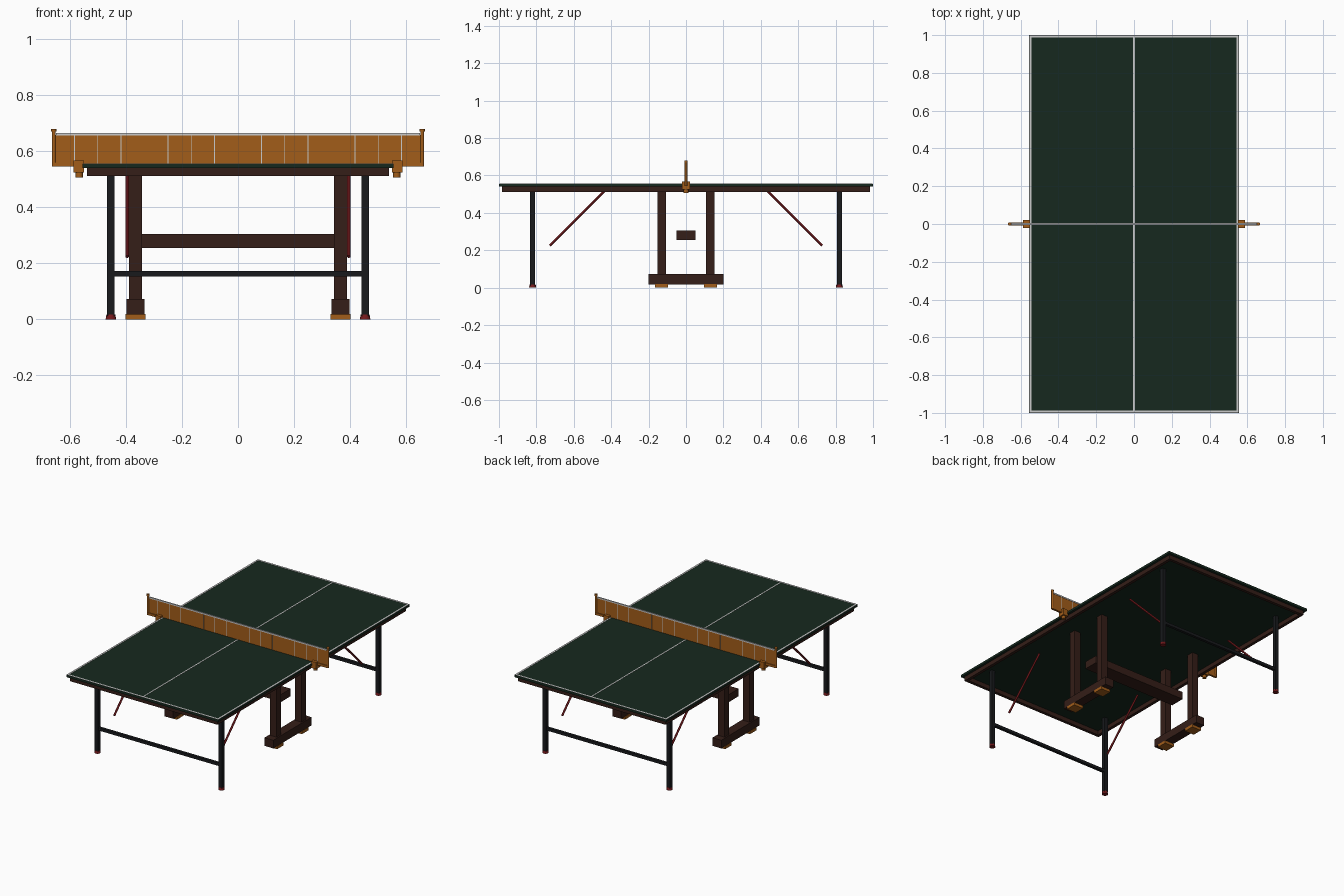
import bpy, math
from mathutils import Vector

if "Cube" in bpy.data.objects:
    bpy.data.objects.remove(bpy.data.objects["Cube"])


def mat(name, r, g, b):
    m = bpy.data.materials.new(name)
    m.diffuse_color = (r, g, b, 1)
    m.use_nodes = True
    m.node_tree.nodes["Principled BSDF"].inputs["Base Color"].default_value = m.diffuse_color
    return m


GREEN = mat("dark_green", 0.008, 0.022, 0.013)
WHITE = mat("white", 0.75, 0.75, 0.75)
BROWN = mat("dark_brown", 0.035, 0.013, 0.009)
BLACK = mat("black_steel", 0.009, 0.01, 0.012)
RED = mat("dark_red", 0.18, 0.01, 0.012)
ORANGE = mat("amber", 0.36, 0.11, 0.01)


def box(name, x, y, z, m):
    """Box from (min, max) ranges."""
    bpy.ops.mesh.primitive_cube_add(size=1, location=[(a + b) / 2 for a, b in (x, y, z)])
    o = bpy.context.object
    o.name = name
    o.scale = [b - a for a, b in (x, y, z)]
    bpy.ops.object.transform_apply(location=False, rotation=False, scale=True)
    o.data.materials.append(m)
    return o


def cbox(name, x, y, z, wx, wy, m):
    """Box centred on x, y with a z range."""
    return box(name, (x - wx / 2, x + wx / 2), (y - wy / 2, y + wy / 2), z, m)


def rod(name, x, y, z, r1, r2, m, sides=16):
    bpy.ops.mesh.primitive_cone_add(vertices=sides, radius1=r1, radius2=r2, depth=z[1] - z[0],
                                    location=(x, y, (z[0] + z[1]) / 2))
    o = bpy.context.object
    o.name = name
    o.data.materials.append(m)
    bpy.ops.object.shade_smooth_by_angle()
    return o


# playing surface
box("table_top", (-0.556, 0.556), (-1, 1), (0.54, 0.555), GREEN)
box("centre_line", (-0.004, 0.004), (-0.99, 0.99), (0.554, 0.5562), WHITE)
for s in (-1, 1):
    cbox("side_line", s * 0.549, 0, (0.554, 0.5562), 0.011, 1.996, WHITE)
    cbox("end_line", 0, s * 0.992, (0.554, 0.5562), 1.108, 0.011, WHITE)
    # frame under the top
    cbox("side_apron", s * 0.53, 0, (0.512, 0.541), 0.02, 1.97, BROWN)
    cbox("end_apron", 0, s * 0.975, (0.512, 0.541), 1.04, 0.02, BROWN)

# end legs with crossbars, feet and diagonal braces
for sy in (-1, 1):
    cbox("leg_crossbar", 0, sy * 0.82, (0.153, 0.172), 0.9, 0.018, BLACK)
    for sx in (-1, 1):
        cbox("end_leg", sx * 0.454, sy * 0.82, (0.012, 0.541), 0.026, 0.026, BLACK)
        rod("leg_foot", sx * 0.454, sy * 0.82, (0, 0.017), 0.019, 0.016, RED)
        a, b = Vector((sx * 0.396, sy * 0.435, 0.518)), Vector((sx * 0.396, sy * 0.728, 0.224))
        bpy.ops.mesh.primitive_cylinder_add(vertices=12, radius=0.0065, depth=(b - a).length,
                                            location=(a + b) / 2)
        brace = bpy.context.object
        brace.name = "diagonal_brace"
        brace.rotation_euler = (b - a).to_track_quat('Z', 'Y').to_euler()
        brace.data.materials.append(RED)
        bpy.ops.object.shade_smooth_by_angle()

# central pedestal
box("pedestal_beam", (-0.35, 0.35), (-0.05, 0.05), (0.255, 0.305), BROWN)
for sx in (-1, 1):
    cbox("pedestal_base", sx * 0.366, 0, (0.018, 0.072), 0.064, 0.4, BROWN)
    for sy in (-1, 1):
        cbox("pedestal_post", sx * 0.366, sy * 0.13, (0.07, 0.541), 0.046, 0.046, BROWN)
        cbox("pedestal_pad", sx * 0.366, sy * 0.13, (0, 0.019), 0.07, 0.07, ORANGE)

# net with tape and thin vertical cords
box("net", (-0.655, 0.655), (-0.002, 0.002), (0.547, 0.658), ORANGE)
box("net_tape", (-0.65, 0.65), (-0.004, 0.004), (0.656, 0.665), WHITE)
for i in range(-7, 8):
    if i % 4:
        cbox("net_cord", i * 0.0835, 0, (0.556, 0.657), 0.003, 0.005, WHITE)

# net posts, arms and clamps
for s in (-1, 1):
    rod("net_post", s * 0.658, 0, (0.545, 0.672), 0.007, 0.007, ORANGE)
    rod("post_cap", s * 0.658, 0, (0.67, 0.68), 0.009, 0.009, ORANGE)
    cbox("post_arm", s * 0.62, 0, (0.545, 0.56), 0.078, 0.014, ORANGE)
    cbox("net_clamp", s * 0.569, 0, (0.524, 0.568), 0.037, 0.044, ORANGE)
    rod("clamp_screw", s * 0.567, 0, (0.507, 0.526), 0.013, 0.013, ORANGE)
